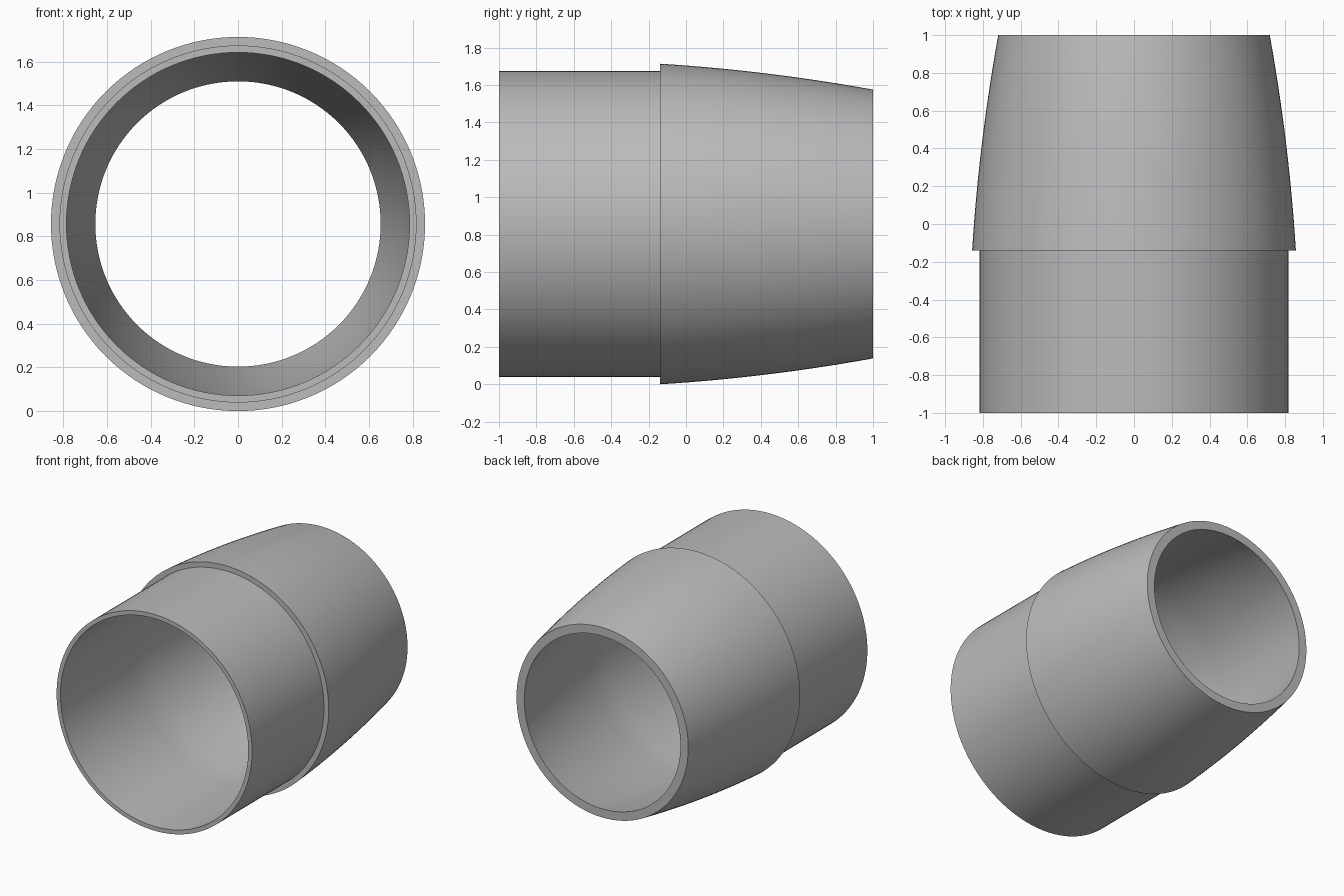
import bpy, bmesh, math

cube = bpy.data.objects.get("Cube")
if cube:
    bpy.data.objects.remove(cube, do_unlink=True)

SEGMENTS = 128
STEPS = 14
AXIS_Z = 0.857
FRONT, STEP, BACK = -1.0, -0.14, 1.0
WALL = 0.065


def taper(y):
    """Outer radius of the gently curved rear sleeve."""
    t = y - STEP
    return 0.857 - 0.062 * t - 0.052 * t * t


# Closed wall profile as (radius, y): front tube, shoulder, curved sleeve, bore
ys = [STEP + (BACK - STEP) * i / STEPS for i in range(STEPS + 1)]
outer = [(0.818, FRONT), (0.818, STEP)] + [(taper(y), y) for y in ys]
bore = [(min(0.786, taper(y) - WALL), y) for y in reversed(ys)] + [(0.786, FRONT)]
profile = outer + bore

# Revolve the profile around the y axis
bm = bmesh.new()
rings = []
for s in range(SEGMENTS):
    a = 2 * math.pi * s / SEGMENTS
    rings.append([bm.verts.new((r * math.cos(a), y, AXIS_Z + r * math.sin(a)))
                  for r, y in profile])
count = len(profile)
for s in range(SEGMENTS):
    here, there = rings[s], rings[(s + 1) % SEGMENTS]
    for i in range(count):
        j = (i + 1) % count
        bm.faces.new((here[i], here[j], there[j], there[i]))
bmesh.ops.recalc_face_normals(bm, faces=bm.faces)
mesh = bpy.data.meshes.new("pipe_sleeve")
bm.to_mesh(mesh)
bm.free()

sleeve = bpy.data.objects.new("pipe_sleeve", mesh)
bpy.context.collection.objects.link(sleeve)

# Plain grey finish
grey = bpy.data.materials.new("plain_grey")
grey.use_nodes = True
colour = (0.5, 0.5, 0.5, 1.0)
grey.diffuse_color = colour
grey.node_tree.nodes["Principled BSDF"].inputs["Base Color"].default_value = colour
mesh.materials.append(grey)

# Smooth walls with crisp rims and shoulder
bpy.ops.object.select_all(action="DESELECT")
sleeve.select_set(True)
bpy.context.view_layer.objects.active = sleeve
bpy.ops.object.shade_smooth_by_angle(angle=math.radians(30))
